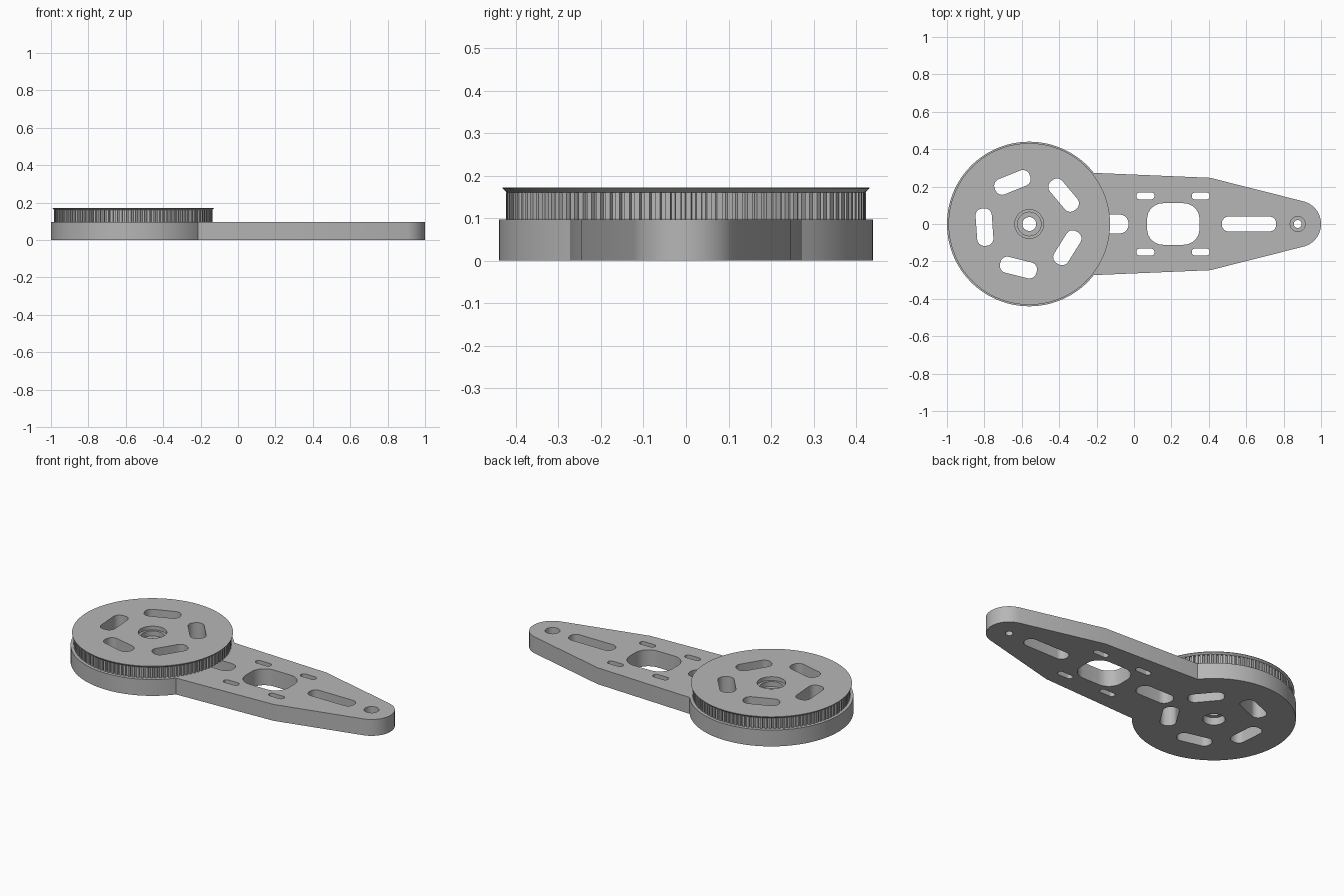
import bpy, bmesh
from math import sin, cos, pi, radians

cube = bpy.data.objects.get("Cube")
if cube:
    bpy.data.objects.remove(cube, do_unlink=True)

grey = bpy.data.materials.new("light_grey")
grey.use_nodes = True
colour = (0.47, 0.47, 0.47, 1)
grey.diffuse_color = colour
grey.node_tree.nodes["Principled BSDF"].inputs["Base Color"].default_value = colour

HUB = -0.56      # x of the pulley axis
TIP = 0.875      # x of the small end hole
PLATE_TOP = 0.097
FLANGE_Z = 0.16
TOP = 0.172


def arc(cx, cy, r, a0, a1, n):
    """Points on an arc, angles in degrees."""
    angles = [radians(a0 + (a1 - a0) * i / n) for i in range(n + 1)]
    return [(cx + r * cos(a), cy + r * sin(a)) for a in angles]


def slot(cx, cy, length, width, r, turn=0):
    """Rounded rectangle outline, turned about its centre."""
    pts = []
    for k, (sx, sy) in enumerate([(1, 1), (-1, 1), (-1, -1), (1, -1)]):
        pts += arc(sx * (length / 2 - r), sy * (width / 2 - r), r, k * 90, k * 90 + 90, 8)
    c, s = cos(radians(turn)), sin(radians(turn))
    return [(cx + x * c - y * s, cy + x * s + y * c) for x, y in pts]


def add_prism(bm, pts, z0, z1):
    low = [bm.verts.new((x, y, z0)) for x, y in pts]
    high = [bm.verts.new((x, y, z1)) for x, y in pts]
    bm.faces.new(low[::-1])
    bm.faces.new(high)
    for i in range(len(pts)):
        j = (i + 1) % len(pts)
        bm.faces.new((low[i], low[j], high[j], high[i]))


def add_lathe(bm, cx, profile, n=64):
    """Solid of revolution from (radius, z) pairs, bottom to top."""
    rings = [[bm.verts.new((cx + r * cos(2 * pi * i / n), r * sin(2 * pi * i / n), z))
              for i in range(n)] for r, z in profile]
    bm.faces.new(rings[0][::-1])
    bm.faces.new(rings[-1])
    for a, b in zip(rings, rings[1:]):
        for i in range(n):
            j = (i + 1) % n
            bm.faces.new((a[i], a[j], b[j], b[i]))


def finish(name, bm):
    bmesh.ops.remove_doubles(bm, verts=bm.verts, dist=0.00005)
    bmesh.ops.recalc_face_normals(bm, faces=bm.faces)
    mesh = bpy.data.meshes.new(name)
    bm.to_mesh(mesh)
    bm.free()
    mesh.materials.append(grey)
    ob = bpy.data.objects.new(name, mesh)
    bpy.context.collection.objects.link(ob)
    return ob


# Arm plate: round hub end, tapering sides, rounded tip
upper = [(-0.215, 0.273), (0.407, 0.247)]
outline = arc(HUB, 0, 0.44, 38.4, 321.6, 96)
outline += [(x, -y) for x, y in upper[1:]]
outline += arc(TIP, 0, 0.125, -75.5, 75.5, 32)
outline += upper[:0:-1]
bm = bmesh.new()
add_prism(bm, outline, 0, PLATE_TOP)
plate = finish("arm_plate", bm)

# Toothed pulley rim
TEETH = 108
gear = []
for t in range(TEETH):
    for f, r in ((0, 0.423), (0.5, 0.423), (0.58, 0.412), (0.92, 0.412)):
        a = 2 * pi * (t + f) / TEETH
        gear.append((HUB + r * cos(a), r * sin(a)))
bm = bmesh.new()
add_prism(bm, gear, PLATE_TOP, FLANGE_Z)
teeth = finish("pulley_teeth", bm)

# Flared belt flange
bm = bmesh.new()
add_lathe(bm, HUB, [(0.421, FLANGE_Z), (0.432, TOP - 0.002), (0.432, TOP)], 128)
flange = finish("pulley_flange", bm)

# Cutter through hub: five slots and a stepped bore
bm = bmesh.new()
for k in range(5):
    a = 40 + 72 * k
    x, y = HUB + 0.24 * cos(radians(a)), 0.24 * sin(radians(a))
    add_prism(bm, slot(x, y, 0.2, 0.087, 0.038, a + 90), -0.1, 0.3)
add_lathe(bm, HUB, [(0.06, -0.1), (0.06, 0.045), (0.037, 0.045), (0.037, 0.12),
                    (0.063, 0.12), (0.063, 0.15), (0.077, 0.15), (0.077, 0.3)])
hub_cutter = finish("hub_cutter", bm)

# Cutter for the arm: window, slots and the counterbored end hole
bm = bmesh.new()
holes = [slot(0.21, 0, 0.28, 0.222, 0.085),
         slot(-0.145, 0, 0.23, 0.1, 0.045),
         slot(0.615, 0, 0.29, 0.08, 0.036)]
holes += [slot(x, y, 0.096, 0.036, 0.016) for x in (0.061, 0.357) for y in (-0.15, 0.15)]
for pts in holes:
    add_prism(bm, pts, -0.1, 0.2)
add_lathe(bm, TIP, [(0.021, -0.1), (0.021, 0.045), (0.04, 0.045), (0.04, 0.2)], 32)
arm_cutter = finish("arm_cutter", bm)

# Apply the cuts, then shade
parts = {plate: (hub_cutter, arm_cutter), teeth: (hub_cutter,), flange: (hub_cutter,)}
for ob, cutters in parts.items():
    for c in cutters:
        mod = ob.modifiers.new("cut", "BOOLEAN")
        mod.operation = "DIFFERENCE"
        mod.solver = "EXACT"
        mod.object = c
    bpy.context.view_layer.update()
    graph = bpy.context.evaluated_depsgraph_get()
    cut = bpy.data.meshes.new_from_object(ob.evaluated_get(graph))
    ob.modifiers.clear()
    ob.data = cut
    cut.name = ob.name

for c in (hub_cutter, arm_cutter):
    bpy.data.objects.remove(c, do_unlink=True)

for ob in parts:
    bpy.ops.object.select_all(action="DESELECT")
    ob.select_set(True)
    bpy.context.view_layer.objects.active = ob
    bpy.ops.object.shade_smooth_by_angle(angle=radians(25))
